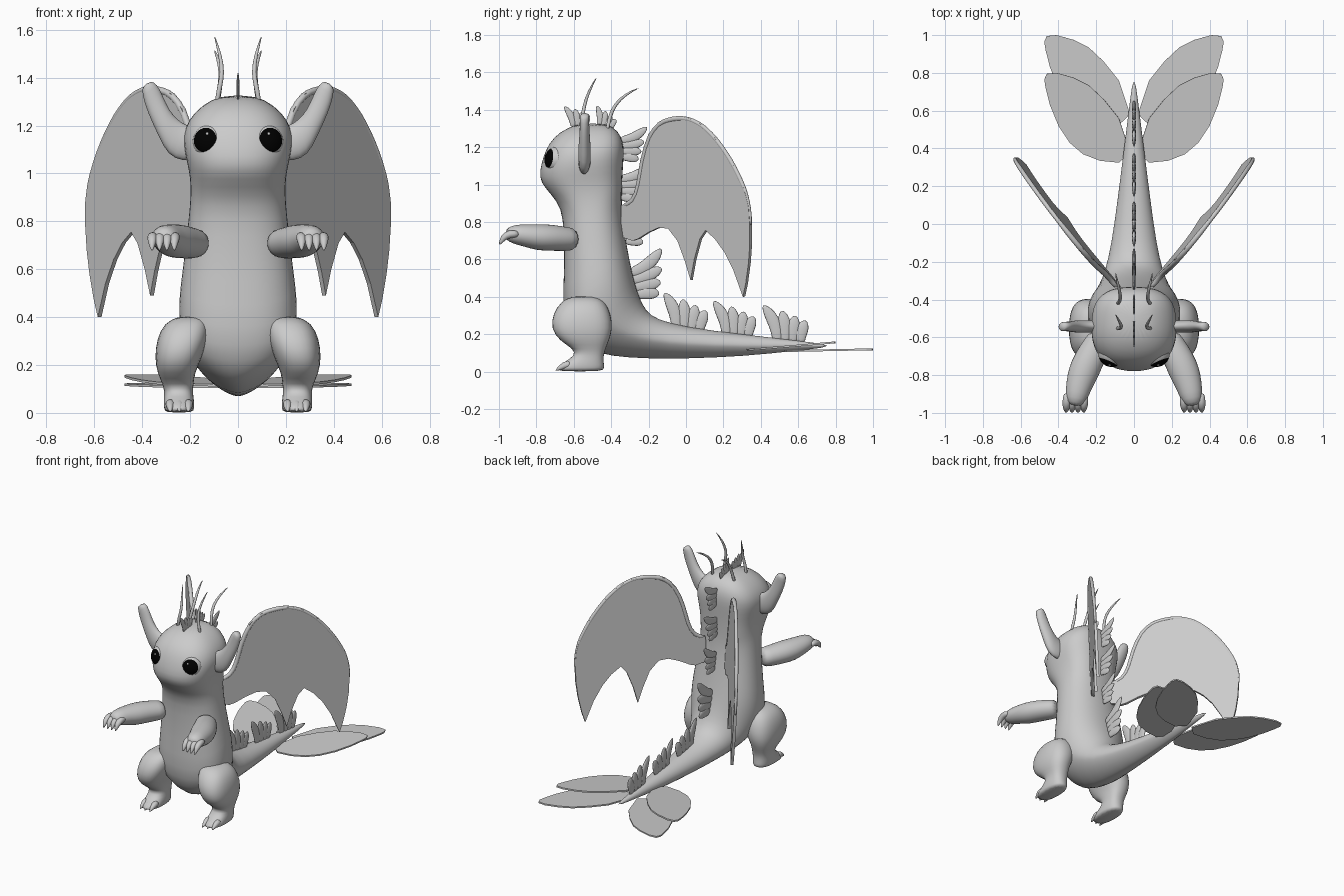
import bpy, bmesh, math
from mathutils import Vector

if "Cube" in bpy.data.objects:
    bpy.data.objects.remove(bpy.data.objects["Cube"])


def material(name, value):
    mat = bpy.data.materials.new(name)
    mat.use_nodes = True
    colour = (value, value, value, 1)
    mat.diffuse_color = colour
    mat.node_tree.nodes["Principled BSDF"].inputs["Base Color"].default_value = colour
    return mat


SKIN = material("grey skin", 0.6)
PUPIL = material("black pupil", 0.0)


def finish(name, bm, mirror=False, subdiv=0, thick=0, smooth=True):
    bmesh.ops.recalc_face_normals(bm, faces=bm.faces)
    mesh = bpy.data.meshes.new(name)
    bm.to_mesh(mesh)
    bm.free()
    mesh.materials.append(SKIN)
    for poly in mesh.polygons:
        poly.use_smooth = smooth
    ob = bpy.data.objects.new(name, mesh)
    bpy.context.collection.objects.link(ob)
    if thick:
        mod = ob.modifiers.new("Thickness", 'SOLIDIFY')
        mod.thickness, mod.offset = thick, 0
    if mirror:
        ob.modifiers.new("Mirror", 'MIRROR').use_mirror_merge = False
    if subdiv:
        mod = ob.modifiers.new("Subdivision", 'SUBSURF')
        mod.levels = mod.render_levels = subdiv
    return ob


def power(value, p):
    return math.copysign(abs(value) ** p, value)


def loft(name, rings, segs=16, mirror=False, subdiv=1):
    """Skin rings given as centre, half axes u and v, and powers for the -v and +v halves."""
    bm = bmesh.new()
    loops = []
    for centre, u, v, low, high in rings:
        loop = []
        for i in range(segs):
            a = 2 * math.pi * i / segs
            p = low if math.sin(a) < 0 else high
            loop.append(bm.verts.new(centre + u * power(math.cos(a), p) + v * power(math.sin(a), p)))
        loops.append(loop)
    for a, b in zip(loops, loops[1:]):
        for i in range(segs):
            j = (i + 1) % segs
            bm.faces.new((a[i], a[j], b[j], b[i]))
    bm.faces.new(loops[0])
    bm.faces.new(loops[-1])
    return finish(name, bm, mirror, subdiv)


def tube(name, points, radii, flat=1, segs=8, mirror=True):
    """Round or flattened tapering tube along a path."""
    pts = [Vector(p) for p in points]
    rings = []
    for i, (p, r) in enumerate(zip(pts, radii)):
        t = (pts[min(i + 1, len(pts) - 1)] - pts[max(i - 1, 0)]).normalized()
        v = t.cross(Vector((1, 0, 0))).normalized()
        rings.append((p, v.cross(t) * r * flat, v * r, 1, 1))
    return loft(name, rings, segs, mirror)


# Tail, torso and head in one skin: front y, front z, back y, back z, half width
BODY = [
    (.76, .13, .76, .145, .008), (.6, .112, .6, .165, .028), (.3, .08, .3, .2, .066),
    (0, .068, 0, .237, .104), (-.2, .068, -.16, .28, .135), (-.4, .078, -.215, .325, .172),
    (-.55, .12, -.25, .4, .215), (-.635, .21, -.275, .48, .244), (-.665, .35, -.295, .57, .252),
    (-.65, .55, -.315, .67, .231), (-.655, .75, -.335, .79, .212), (-.665, .87, -.342, .88, .201),
    (-.72, .945, -.342, .95, .198), (-.78, 1.01, -.34, 1.02, .206), (-.785, 1.07, -.335, 1.1, .224),
    (-.765, 1.15, -.33, 1.17, .232), (-.735, 1.22, -.335, 1.23, .208),
    (-.68, 1.28, -.36, 1.285, .155), (-.58, 1.328, -.42, 1.328, .075)]
rings = []
for i, (ay, az, by, bz, w) in enumerate(BODY):
    front, back = Vector((0, ay, az)), Vector((0, by, bz))
    low, high = (1.3, 1) if i < 7 else (.85, .9) if i < 12 else (.85, .72)
    rings.append(((front + back) / 2, Vector((w, 0, 0)), (back - front) / 2, low, high))
loft("body_and_tail", rings, 24)

# Legs: height, inner x, outer x, front y, back y
LEG = [
    (.405, .14, .25, -.61, -.48), (.375, .12, .31, -.67, -.43), (.31, .12, .341, -.715, -.4),
    (.23, .15, .35, -.725, -.388), (.165, .18, .338, -.68, -.41), (.12, .185, .315, -.6, -.43),
    (.085, .188, .308, -.595, -.44), (.05, .182, .312, -.655, -.438), (.02, .182, .31, -.695, -.435),
    (0, .186, .306, -.695, -.44)]
rings = [(Vector(((a + b) / 2, (c + d) / 2, z)), Vector(((b - a) / 2, 0, 0)),
          Vector((0, (d - c) / 2, 0)), .8, .8) for z, a, b, c, d in LEG]
loft("legs", rings, 16, mirror=True)
for i in range(3):
    x = .207 + .038 * i
    tube(f"toe_claw_{i + 1}", [(x, -.61, .04), (x, -.65, .036), (x, -.7, .004)], [.022, .024, .003])

# Arms with curled claws
tube("arms", [(.165, -.595, .708), (.195, -.64, .708), (.24, -.72, .716), (.27, -.79, .718),
              (.293, -.86, .728), (.307, -.925, .735), (.313, -.965, .732)],
     [.062, .066, .072, .073, .061, .052, .03], flat=1.15, segs=14)
for i in range(4):
    x = .262 + .031 * i
    tube(f"hand_claw_{i + 1}", [(x, -.89, .735), (x + .002, -.945, .738), (x + .004, -.98, .715),
                                (x + .004, -.999, .675)], [.02, .025, .02, .003])

# Ears: lower edge and upper edge, both x and z
EAR = [(.16, 1.06, .16, 1.19), (.23, 1.045, .21, 1.2), (.295, 1.075, .25, 1.225), (.33, 1.15, .287, 1.265),
       (.378, 1.25, .315, 1.33), (.402, 1.33, .337, 1.375), (.4, 1.365, .365, 1.388)]
rings = []
for i, (ax, az, bx, bz) in enumerate(EAR):
    a, b = Vector((ax, -.545, az)), Vector((bx, -.54, bz))
    rings.append(((a + b) / 2, (b - a) / 2, Vector((0, .034 if i < 4 else .026, 0)), 1, 1))
loft("ears", rings, 12, mirror=True)

# Eyes: the cap of each ball facing outward is black
look = Vector((.38, -.9, .15)).normalized()
centre = Vector((.117, -.684, 1.132))
turn = look.to_track_quat('Z', 'Y')
bm = bmesh.new()
bmesh.ops.create_uvsphere(bm, u_segments=24, v_segments=32, radius=.073)
for v in bm.verts:
    v.co = centre + turn @ v.co
for f in bm.faces:
    f.material_index = int((f.calc_center_median() - centre).normalized().dot(look) > .7)
eyes = finish("eyes", bm, mirror=True)
eyes.data.materials.append(PUPIL)

# Small raised glint on each eye
bm = bmesh.new()
bmesh.ops.create_uvsphere(bm, u_segments=8, v_segments=6, radius=.007)
spot = centre + (look + Vector((-.2, -.1, .4))).normalized() * .071
bmesh.ops.translate(bm, verts=bm.verts, vec=spot)
finish("eye_glints", bm, mirror=True)

# Antennae
tube("front_antennae", [(.09, -.55, 1.28), (.078, -.555, 1.36), (.063, -.545, 1.42),
                        (.075, -.52, 1.5), (.1, -.475, 1.578)], [.011, .011, .01, .008, .002])
tube("rear_antennae", [(.09, -.425, 1.27), (.075, -.41, 1.36), (.07, -.38, 1.43),
                       (.085, -.32, 1.485), (.1, -.25, 1.517)], [.011, .011, .01, .008, .002])

# Wings: y, top z, bottom z; the membrane sweeps straight out and back
WING = [
    (-.34, .89, .72), (-.28, .91, .7), (-.25, 1.0, .71), (-.235, 1.13, .72), (-.195, 1.27, .745),
    (-.14, 1.335, .77), (-.09, 1.352, .765), (-.04, 1.36, .7), (0, 1.358, .59), (.03, 1.35, .49),
    (.05, 1.34, .6), (.08, 1.325, .71), (.11, 1.3, .755), (.16, 1.25, .71), (.21, 1.18, .64),
    (.26, 1.1, .54), (.31, .99, .4), (.325, .945, .47), (.34, .88, .58), (.347, .78, .68)]


def on_wing(y, z):
    return Vector((.36 + .8 * y + .06 * (z - .9), y, z))


bm = bmesh.new()
pairs = [(bm.verts.new(on_wing(y, a)), bm.verts.new(on_wing(y, b))) for y, a, b in WING]
for (a, b), (c, d) in zip(pairs, pairs[1:]):
    bm.faces.new((a, b, d, c))
finish("wing_membranes", bm, mirror=True, thick=.02, smooth=False)
edge = [on_wing(y, a - .006) for y, a, b in WING]
tube("wing_leading_edges", edge, [.016] * 8 + [.013] * 9 + [.01] * 3)

# Tail fins: two flat petals a side, the rear one lower and further back
PETAL = [(.02, .38), (.08, .325), (.18, .335), (.27, .37), (.34, .43), (.4, .52), (.445, .63),
         (.468, .72), (.475, .765), (.462, .795), (.41, .8), (.32, .775), (.24, .735),
         (.16, .66), (.08, .56)]
for name, shift, z, slope in (("tail_front_fins", 0, .118, .085), ("tail_rear_fins", .2, .11, .02)):
    bm = bmesh.new()
    bm.faces.new([bm.verts.new((x, y + shift, z + slope * (y - .35))) for x, y in PETAL])
    finish(name, bm, mirror=True, thick=.01, smooth=False)

# Crests along the midline: y, z, headward direction, size
CRESTS = {
    "tail_tip_crest": (.54, .165, -1, .04, .97), "tail_middle_crest": (.265, .195, -1, .06, .92),
    "tail_base_crest": (.0, .225, -1, .1, .97), "lower_back_crest": (-.275, .48, -.25, .95, .97),
    "upper_back_crest": (-.325, .75, -.15, 1, .75), "nape_crest": (-.345, .99, 0, 1, .77),
    "neck_crest": (-.34, 1.2, -.05, 1, .72), "rear_head_crest": (-.44, 1.31, -.9, .3, .5),
    "front_head_crest": (-.575, 1.315, -1, 0, .54)}
# Lobes of one crest: root and tip along the body, tip height
LOBES = [(.05, .14, .19), (.01, .035, .165), (-.03, -.04, .14), (-.07, -.1, .115)]
for name, (y, z, dy, dz, size) in CRESTS.items():
    along = Vector((0, dy, dz)).normalized()
    out = Vector((0, along.z, -along.y))
    for i, (root, tip, height) in enumerate(LOBES):
        path = []
        for k in (-.1, .3, .6, .85, 1):
            s = root + (tip - root) * k * k
            path.append(Vector((0, y, z)) + (along * s + out * height * k) * size)
        tube(f"{name}_lobe_{i + 1}", path, [r * size for r in (.03, .036, .04, .029, .008)],
             flat=.34, mirror=False)
